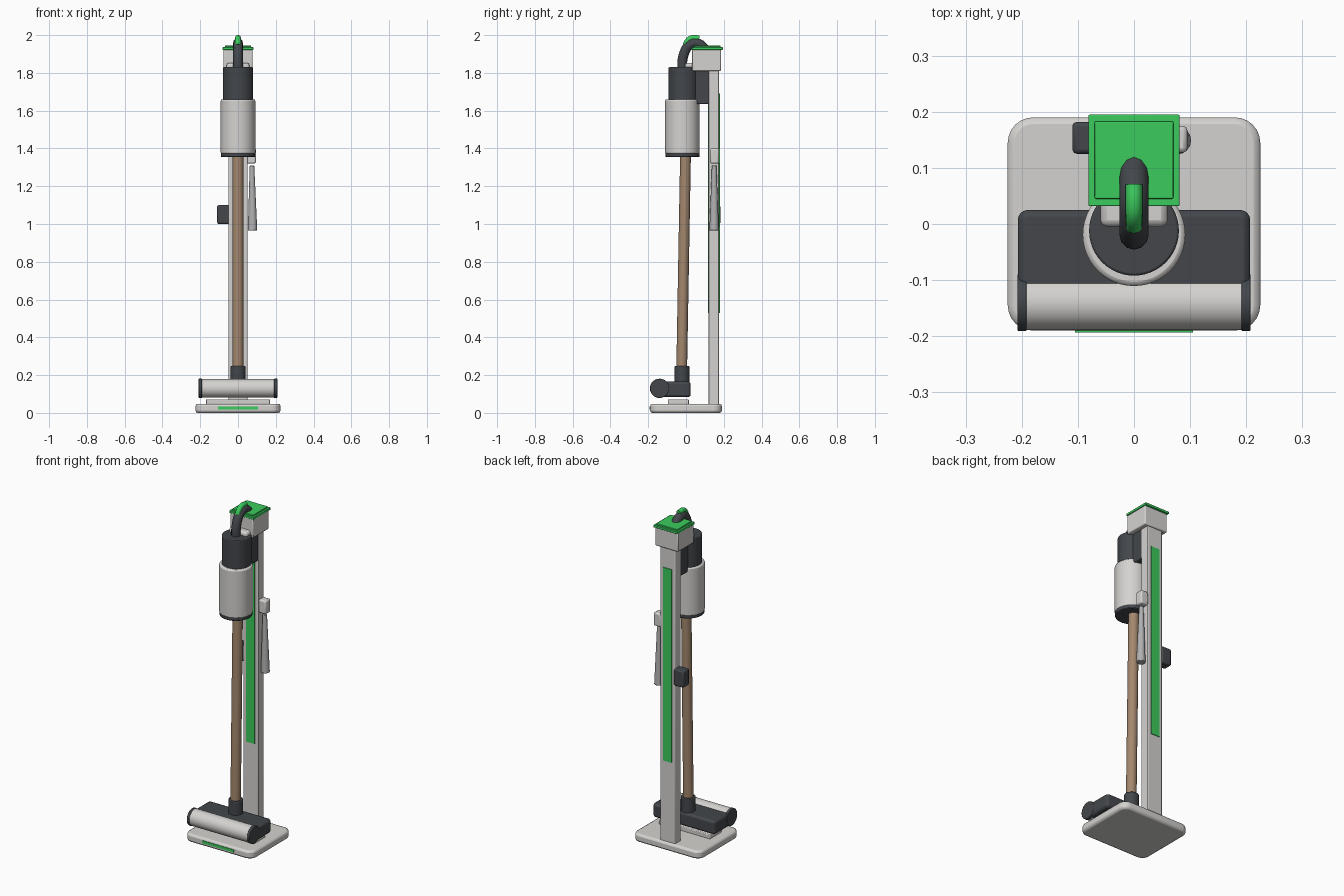
import bpy, bmesh, math
from mathutils import Vector

cube = bpy.data.objects.get("Cube")
if cube:
    bpy.data.objects.remove(cube, do_unlink=True)


def material(name, rgb):
    m = bpy.data.materials.new(name)
    m.use_nodes = True
    m.diffuse_color = (*rgb, 1)
    m.node_tree.nodes["Principled BSDF"].inputs["Base Color"].default_value = (*rgb, 1)
    return m


LIGHT = material("warm_white", (0.66, 0.65, 0.63))
GREY = material("mid_grey", (0.44, 0.44, 0.45))
DARK = material("charcoal", (0.056, 0.062, 0.070))
GREEN = material("bright_green", (0.045, 0.60, 0.11))
BROWN = material("bronze", (0.37, 0.245, 0.155))


def finish(obj, mat, bevel=0.0, segments=2):
    obj.data.materials.clear()
    obj.data.materials.append(mat)
    bpy.ops.object.select_all(action="DESELECT")
    obj.select_set(True)
    bpy.context.view_layer.objects.active = obj
    bpy.ops.object.shade_smooth_by_angle(angle=math.radians(35))
    if bevel:
        mod = obj.modifiers.new("soft_edges", "BEVEL")
        mod.width, mod.segments = bevel, segments
        mod.limit_method, mod.angle_limit = "ANGLE", math.radians(40)
    return obj


def new_object(name, bm):
    mesh = bpy.data.meshes.new(name)
    bm.to_mesh(mesh)
    bm.free()
    obj = bpy.data.objects.new(name, mesh)
    bpy.context.collection.objects.link(obj)
    return obj


def box(name, mat, x, y, z, bevel=0.004, corner=0.0):
    """Block between (low, high) pairs; corner rounds the upright edges."""
    bm = bmesh.new()
    bmesh.ops.create_cube(bm, size=1)
    for v in bm.verts:
        v.co = [lo + (c + 0.5) * (hi - lo) for c, (lo, hi) in zip(v.co, (x, y, z))]
    if corner:
        upright = [e for e in bm.edges if abs(e.verts[0].co.z - e.verts[1].co.z) > 1e-4]
        bmesh.ops.bevel(bm, geom=upright, offset=corner, segments=6,
                        profile=0.5, affect="EDGES")
    return finish(new_object(name, bm), mat, bevel)


def rod(name, mat, start, end, r0, r1=None, sides=48, bevel=0.0):
    """Cylinder or cone between two points."""
    a, b = Vector(start), Vector(end)
    bm = bmesh.new()
    bmesh.ops.create_cone(bm, cap_ends=True, segments=sides, radius1=r0,
                          radius2=r0 if r1 is None else r1, depth=(b - a).length)
    bm.transform((b - a).to_track_quat("Z", "Y").to_matrix().to_4x4())
    bmesh.ops.translate(bm, verts=bm.verts, vec=(a + b) / 2)
    return finish(new_object(name, bm), mat, bevel)


def tube(name, mat, path, radius):
    """Round tube through (y, z) points on the centre plane."""
    curve = bpy.data.curves.new(name, "CURVE")
    curve.dimensions = "3D"
    curve.bevel_depth, curve.bevel_resolution = radius, 4
    curve.resolution_u, curve.use_fill_caps = 6, True
    spline = curve.splines.new("BEZIER")
    spline.bezier_points.add(len(path) - 1)
    for p, (y, z) in zip(spline.bezier_points, path):
        p.co = (0, y, z)
        p.handle_left_type = p.handle_right_type = "AUTO"
    obj = bpy.data.objects.new(name, curve)
    bpy.context.collection.objects.link(obj)
    bpy.ops.object.select_all(action="DESELECT")
    obj.select_set(True)
    bpy.context.view_layer.objects.active = obj
    bpy.ops.object.convert(target="MESH")
    return finish(bpy.context.object, mat)


def sym(half):
    return (-half, half)


# Stand: base, column, head and green trim
box("base", LIGHT, sym(0.225), sym(0.19), (0, 0.048), 0.012, corner=0.045)
box("base_accent", GREEN, sym(0.105), (-0.193, -0.185), (0.018, 0.034), 0)
box("floor_dock", LIGHT, sym(0.17), (-0.095, 0.015), (0.045, 0.072))
box("column", LIGHT, sym(0.05), (0.12, 0.175), (0.04, 1.85))
for name, y in (("front_strip", 0.117), ("back_strip", 0.172)):
    box(name, GREEN, sym(0.028), (y, y + 0.007), (0.53, 1.69), 0)
box("column_head", LIGHT, sym(0.077), (0.033, 0.185), (1.81, 1.925), 0.006)
box("head_plate", GREEN, sym(0.081), (0.032, 0.195), (1.922, 1.936), 0.002)
box("head_plate_top", GREEN, sym(0.07), (0.045, 0.183), (1.93, 1.944), 0.002)
box("cradle", LIGHT, sym(0.06), (-0.005, 0.125), (1.81, 1.853), 0.012)

# Accessories on the column sides
box("side_hook", DARK, (-0.11, -0.045), (0.125, 0.182), (1.0, 1.1), 0.008)
box("tool_clip", LIGHT, (0.045, 0.095), (0.127, 0.175), (1.32, 1.4), 0.008)
rod("narrow_tool", GREY, (0.077, 0.149, 0.965), (0.074, 0.149, 1.31),
    0.025, 0.012, sides=16, bevel=0.003)

# Floor head with roller
box("floor_head", DARK, sym(0.207), (-0.145, 0.025), (0.084, 0.165), 0.012, corner=0.018)
rod("roller", LIGHT, (-0.192, -0.14, 0.13), (0.192, -0.14, 0.13), 0.049)
for side, s in (("left", 1), ("right", -1)):
    rod(side + "_roller_cap", DARK, (s * 0.191, -0.14, 0.13), (s * 0.208, -0.14, 0.13),
        0.051, bevel=0.003)
rod("neck", DARK, (0, -0.021, 0.13), (0, -0.021, 0.247), 0.04, bevel=0.004)

# Wand, bin and motor
rod("wand", BROWN, (0, -0.023, 0.22), (0, -0.002, 1.4), 0.0285)
rod("bin_floor", DARK, (0, -0.019, 1.354), (0, -0.019, 1.38), 0.09, bevel=0.004)
rod("bin", LIGHT, (0, -0.019, 1.37), (0, -0.019, 1.66), 0.0915, bevel=0.008)
rod("motor", DARK, (0, -0.012, 1.65), (0, -0.012, 1.83), 0.08, bevel=0.004)
box("battery", DARK, sym(0.05), (0.03, 0.125), (1.635, 1.83), 0.006)

# Handle loop and its trigger
tube("handle", DARK, [(-0.02, 1.81), (-0.014, 1.89), (0.022, 1.95),
                      (0.06, 1.957), (0.105, 1.922)], 0.026)
tube("handle_grip", GREEN, [(-0.004, 1.945), (0.014, 1.975), (0.036, 1.985),
                            (0.07, 1.982)], 0.015)
